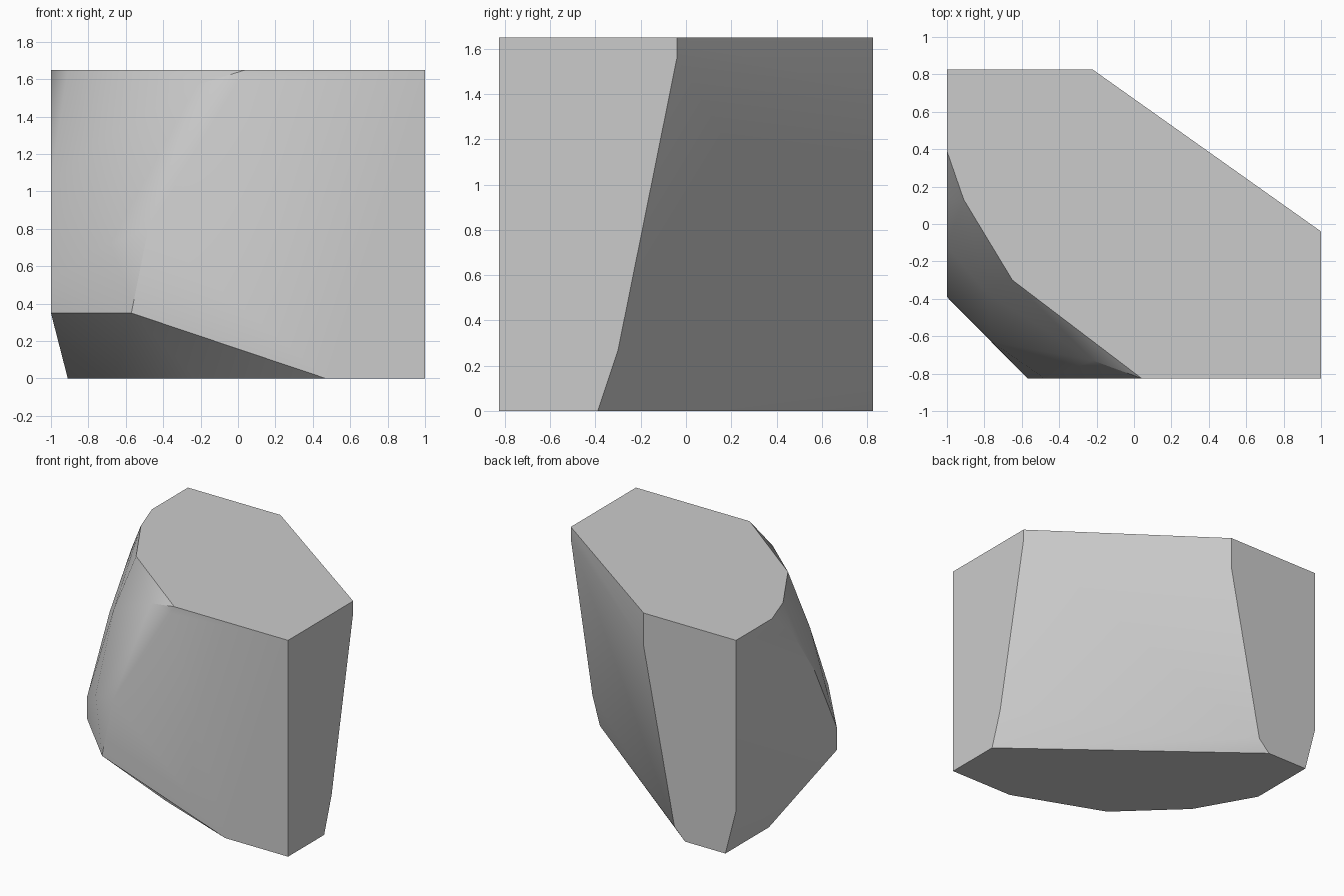
import bpy
import bmesh
from math import radians

# Remove only the default cube
default_cube = bpy.data.objects.get("Cube")
if default_cube:
    bpy.data.objects.remove(default_cube, do_unlink=True)

HALF_WIDTH, HALF_DEPTH, HEIGHT = 1.0, 0.825, 1.65


def make_material(name, colour):
    """One flat colour, visible in viewport and render."""
    material = bpy.data.materials.new(name)
    material.use_nodes = True
    material.diffuse_color = colour
    shader = next(n for n in material.node_tree.nodes if n.type == "BSDF_PRINCIPLED")
    shader.inputs["Base Color"].default_value = colour
    return material


def level(z, outline):
    """Place an x, y outline on a horizontal plane."""
    return [(x, y, z) for x, y in outline]


def side(x, outline):
    """Place a y, z outline on a left or right wall."""
    return [(x, y, z) for y, z in outline]


def wall(y, outline):
    """Place an x, z outline on the front or rear wall."""
    return [(x, y, z) for x, z in outline]


def hull_object(name, points, material):
    """Wrap the outlines in a convex skin and merge its flat areas."""
    bm = bmesh.new()
    for point in points:
        bm.verts.new(point)
    bmesh.ops.remove_doubles(bm, verts=bm.verts, dist=0.001)
    result = bmesh.ops.convex_hull(bm, input=bm.verts)
    inner = {g for g in result["geom_interior"] + result["geom_unused"]
             if isinstance(g, bmesh.types.BMVert)}
    bmesh.ops.delete(bm, geom=list(inner), context="VERTS")
    bmesh.ops.dissolve_limit(bm, angle_limit=radians(1),
                             verts=bm.verts, edges=bm.edges)
    bmesh.ops.recalc_face_normals(bm, faces=bm.faces)
    mesh = bpy.data.meshes.new(name)
    bm.to_mesh(mesh)
    bm.free()
    mesh.materials.append(material)
    obj = bpy.data.objects.new(name, mesh)
    bpy.context.collection.objects.link(obj)
    return obj


# Flat top and narrower flat base
top = level(HEIGHT, [(-1, HALF_DEPTH), (-.22, HALF_DEPTH), (1, -.04),
                     (1, -HALF_DEPTH), (.04, -HALF_DEPTH),
                     (-.65, -.3), (-.91, .13), (-1, .39)])
base = level(0, [(1, -HALF_DEPTH), (1, -.39), (-.57, HALF_DEPTH),
                 (-.91, HALF_DEPTH), (-.91, .3), (-.66, -.14),
                 (-.22, -.56), (.47, -HALF_DEPTH)])

# Corners where the cuts meet the upright walls
left_wall = side(HALF_WIDTH, [(-.3, .27), (-.04, 1.56)])
right_wall = side(-HALF_WIDTH, [(HALF_DEPTH, .35), (-.39, .35), (-.39, .52),
                                (-.12, 1.06), (.14, 1.44)])
front_wall = wall(-HALF_DEPTH, [(-.57, .35), (-.54, .5), (-.48, .8), (0, 1.59)])
rear_wall = wall(HALF_DEPTH, [(-.48, .09), (-.22, 1.4)])

# Softly rounded shoulder on the front right corner
shoulder = [(-.76, -.63, .69), (-.79, -.365, 1.24), (-.22, -.73, 1.57)]

stone_grey = make_material("stone_grey", (0.6, 0.6, 0.6, 1))
block = hull_object("faceted_block",
                    top + base + left_wall + right_wall
                    + front_wall + rear_wall + shoulder, stone_grey)

# Smooth the shoulder while keeping the cut edges crisp
bpy.ops.object.select_all(action="DESELECT")
block.select_set(True)
bpy.context.view_layer.objects.active = block
bpy.ops.object.shade_smooth_by_angle(angle=radians(30))
